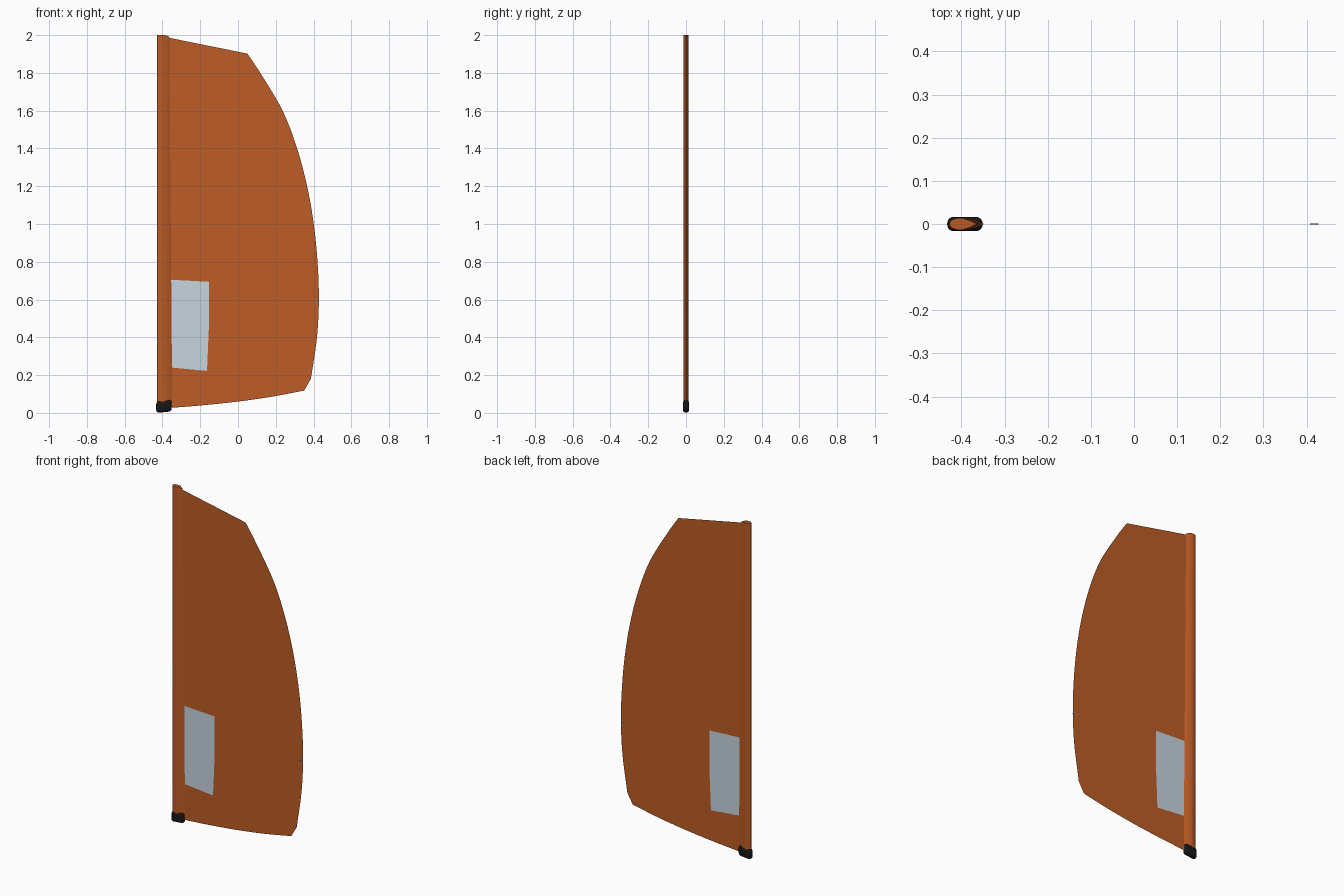
import bpy, bmesh, math
from mathutils import Vector

if "Cube" in bpy.data.objects:
    bpy.data.objects.remove(bpy.data.objects["Cube"])


def mat(name, rgb):
    m = bpy.data.materials.new(name)
    m.diffuse_color = (*rgb, 1)
    m.use_nodes = True
    m.node_tree.nodes["Principled BSDF"].inputs["Base Color"].default_value = m.diffuse_color
    return m


ORANGE = mat("burnt orange cloth", (0.51, 0.107, 0.019))
CLEAR = mat("pale window film", (0.58, 0.66, 0.74))
BLACK = mat("black rubber", (0.008, 0.008, 0.008))
STEEL = mat("grey metal", (0.2, 0.22, 0.24))


def finish(name, bm, mats, angle=None):
    me = bpy.data.meshes.new(name)
    bm.to_mesh(me)
    bm.free()
    ob = bpy.data.objects.new(name, me)
    bpy.context.collection.objects.link(ob)
    for m in mats:
        me.materials.append(m)
    if angle:
        bpy.ops.object.select_all(action='DESELECT')
        ob.select_set(True)
        bpy.context.view_layer.objects.active = ob
        bpy.ops.object.shade_smooth_by_angle(angle=math.radians(angle))
    return ob


def curve(pts, n=6):
    """Catmull-Rom curve through the given points."""
    p = [Vector(q) for q in pts]
    p = [2 * p[0] - p[1]] + p + [2 * p[-1] - p[-2]]
    out = []
    for a, b, c, d in zip(p, p[1:], p[2:], p[3:]):
        for i in range(n):
            t = i / n
            out.append(0.5 * (2 * b + (c - a) * t + (2 * a - 5 * b + 4 * c - d) * t * t
                              + (3 * b - a - 3 * c + d) * t ** 3))
    return out + [p[-2]]


# flat sail with a window cut into its front edge
def luff(z):
    return -0.349 - 0.017 * z / 2


foot = curve([(luff(0.03), 0.027), (-0.18, 0.041), (0.0, 0.06), (0.18, 0.086), (0.35, 0.118)])
leech = curve([(0.386, 0.18), (0.418, 0.4), (0.428, 0.6), (0.421, 0.8), (0.401, 1.0),
               (0.366, 1.2), (0.313, 1.4), (0.236, 1.6), (0.118, 1.8), (0.05, 1.902)])
pane = [Vector(q) for q in [(luff(0.705), 0.705), (-0.153, 0.694), (-0.154, 0.46),
                            (-0.164, 0.222), (luff(0.24), 0.24)]]
bm = bmesh.new()
vert = lambda p: bm.verts.new((p[0], 0, p[1]))
outline = [vert(p) for p in foot + leech + [(luff(1.985), 1.986)]]
window = [vert(p) for p in pane]
bm.faces.new(outline + window)
bm.faces.new(window[::-1]).material_index = 1
bm.normal_update()
for f in bm.faces:
    if f.normal.y > 0:
        f.normal_flip()
finish("sail", bm, [ORANGE, CLEAR])

# teardrop mast sleeve, tapering slightly toward the top
bm = bmesh.new()
rings = []
for z, tail in ((0.03, -0.348), (2.0, -0.364)):
    wide = -0.428 + (tail + 0.428) * 0.40
    half = []
    for i in range(13):
        a = math.pi / 2 * i / 12
        half.append((wide - (wide + 0.428) * math.cos(a), 0.0138 * math.sin(a)))
    for i in range(1, 9):
        t = i / 8
        half.append((wide + (tail - wide) * t, 0.0138 * (1 - t) * (1 + 0.6 * t)))
    loop = [(x, -y) for x, y in half] + [(x, y) for x, y in half[-2:0:-1]]
    drop = lambda x: 0.4 * max(0, x + 0.385) if z > 1 else 0
    rings.append([bm.verts.new((x, y, z - drop(x))) for x, y in loop])
n = len(rings[0])
for i in range(n):
    j = (i + 1) % n
    bm.faces.new((rings[0][i], rings[0][j], rings[1][j], rings[1][i]))
bm.faces.new(rings[0][::-1])
bm.faces.new(rings[1])
finish("mast_sleeve", bm, [ORANGE], 40)

# rounded rubber boot at the foot of the sleeve
bm = bmesh.new()
bmesh.ops.create_cube(bm, size=1)
for v in bm.verts:
    v.co = Vector((-0.392 + v.co.x * 0.082, v.co.y * 0.033,
                   0.035 + v.co.z * 0.062 + v.co.x * 0.008))
bmesh.ops.bevel(bm, geom=bm.edges[:], offset=0.015, segments=5, profile=0.5, affect='EDGES')
finish("mast_boot", bm, [BLACK], 50)

# small grommet at the aft corner
bm = bmesh.new()
R, C = 24, Vector((0.418, 0, 0.585))
loops = []
for r, y in ((0.01, -0.0015), (0.01, 0.0015), (0.005, 0.0015), (0.005, -0.0015)):
    loops.append([bm.verts.new(C + Vector((r * math.cos(2 * math.pi * i / R), y,
                                           r * math.sin(2 * math.pi * i / R)))) for i in range(R)])
for k in range(4):
    a, b = loops[k], loops[(k + 1) % 4]
    for i in range(R):
        j = (i + 1) % R
        bm.faces.new((a[i], a[j], b[j], b[i]))
bmesh.ops.recalc_face_normals(bm, faces=bm.faces[:])
finish("clew_grommet", bm, [STEEL], 40)
